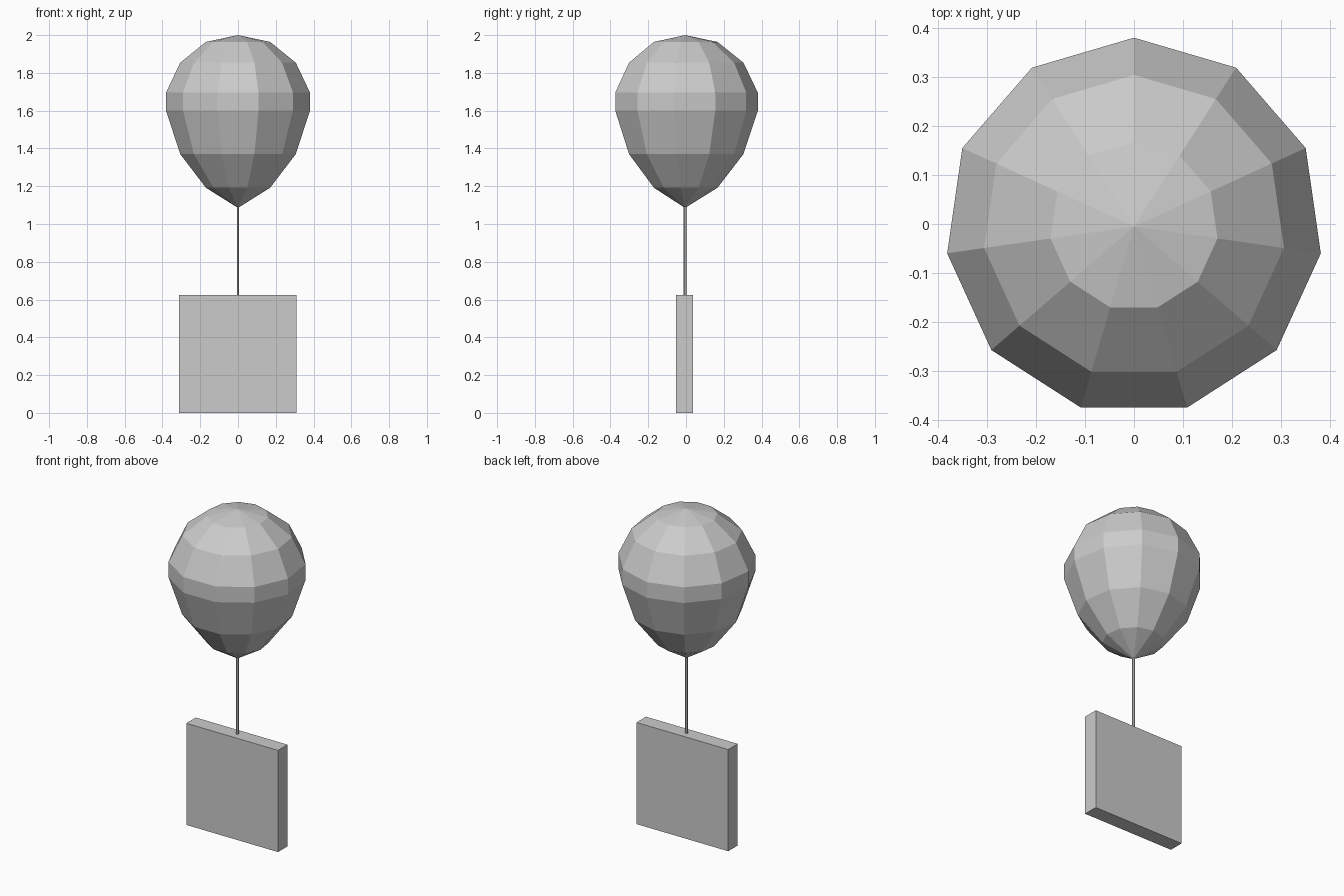
import bpy, bmesh, math

if "Cube" in bpy.data.objects:
    bpy.data.objects.remove(bpy.data.objects["Cube"])

SIDES = 11
CY = -0.005  # balloon and string axis


def make_object(name, bm):
    bmesh.ops.recalc_face_normals(bm, faces=bm.faces)
    mesh = bpy.data.meshes.new(name)
    bm.to_mesh(mesh)
    bm.free()
    obj = bpy.data.objects.new(name, mesh)
    bpy.context.collection.objects.link(obj)
    return obj


# Balloon: teardrop profile (radius, height) revolved in 11 flat segments
profile = [(0.172, 1.192), (0.309, 1.37), (0.385, 1.60),
           (0.385, 1.696), (0.309, 1.854), (0.172, 1.964)]
bm = bmesh.new()
rings = []
for r, z in profile:
    angles = [math.pi / 2 + 2 * math.pi * i / SIDES for i in range(SIDES)]
    rings.append([bm.verts.new((r * math.cos(a), CY + r * math.sin(a), z)) for a in angles])
bottom = bm.verts.new((0, CY, 1.085))
top = bm.verts.new((0, CY, 2.0))
for i in range(SIDES):
    j = (i + 1) % SIDES
    for lo, hi in zip(rings, rings[1:]):
        bm.faces.new((lo[i], lo[j], hi[j], hi[i]))
    bm.faces.new((bottom, rings[0][j], rings[0][i]))
    bm.faces.new((top, rings[-1][i], rings[-1][j]))
make_object("balloon", bm)

# String: thin rod from the hanging panel to the balloon's tip
bpy.ops.mesh.primitive_cylinder_add(vertices=6, radius=0.0075, depth=0.475,
                                    location=(0, CY, 0.8575))
bpy.context.object.name = "string"

# Hanging panel: thin square slab
bm = bmesh.new()
bmesh.ops.create_cube(bm, size=1)
bmesh.ops.scale(bm, vec=(0.622, 0.092, 0.623), verts=bm.verts)
bmesh.ops.translate(bm, vec=(-0.002, -0.008, 0.3115), verts=bm.verts)
make_object("hanging_panel", bm)
